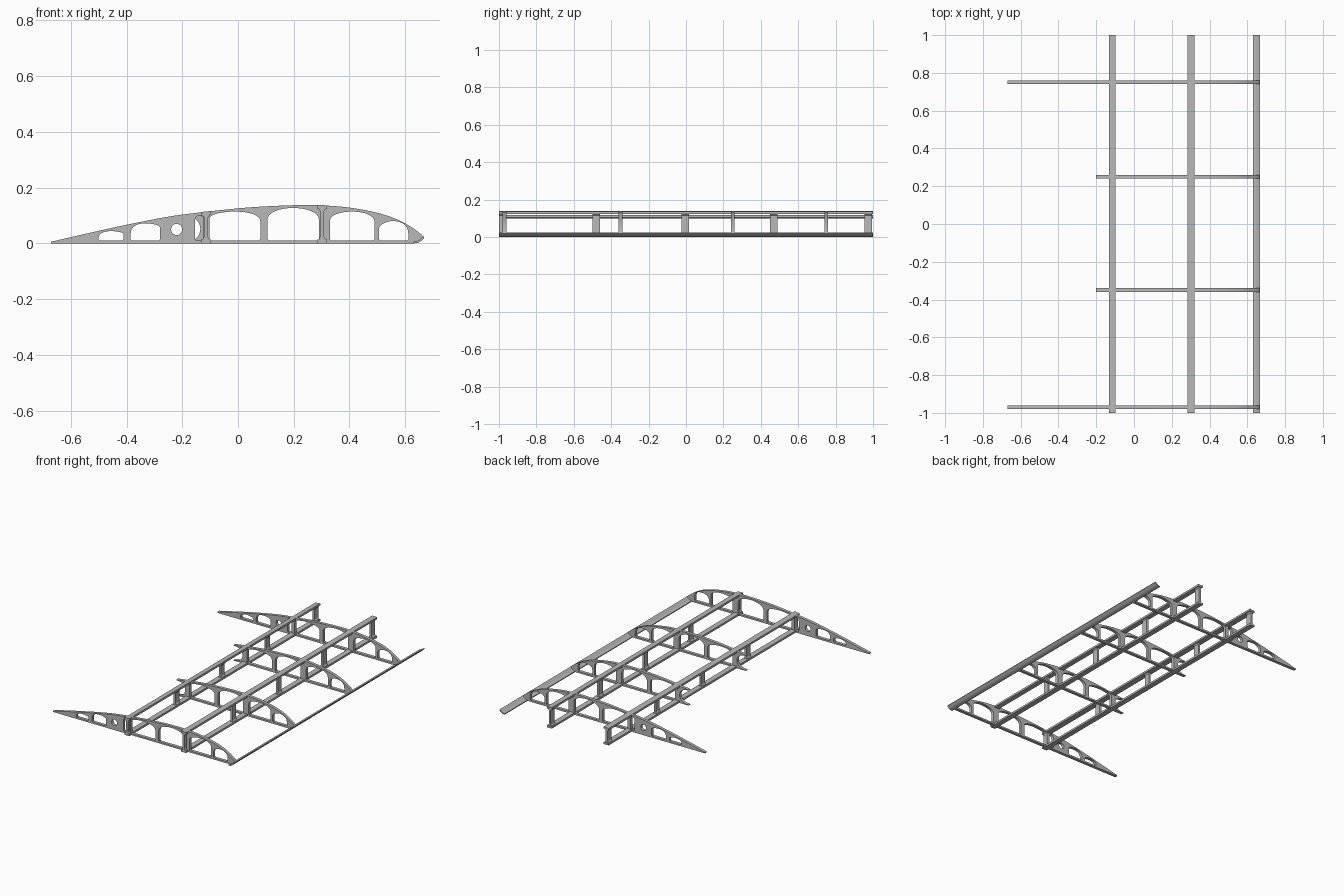
import bpy, bmesh, math
from mathutils import Vector

if "Cube" in bpy.data.objects:
    bpy.data.objects.remove(bpy.data.objects["Cube"], do_unlink=True)

grey = bpy.data.materials.new("plain_grey")
grey.use_nodes = True
grey.diffuse_color = (0.48, 0.48, 0.48, 1)
grey.node_tree.nodes["Principled BSDF"].inputs["Base Color"].default_value = (0.48, 0.48, 0.48, 1)


def smooth_line(pts, steps=4):
    """Catmull-Rom through the points."""
    p = [Vector(q) for q in pts]
    p = [p[0]] + p + [p[-1]]
    out = []
    for a, b, c, d in zip(p, p[1:], p[2:], p[3:]):
        for i in range(steps):
            t = i / steps
            out.append(0.5 * (2 * b + (c - a) * t + (2 * a - 5 * b + 4 * c - d) * t ** 2
                              + (3 * b - a - 3 * c + d) * t ** 3))
    return out + [p[-1]]


def plate(name, loops, y, width):
    """Filled x-z outline with holes, given a thickness along y."""
    cu = bpy.data.curves.new(name, 'CURVE')
    cu.dimensions = '2D'
    cu.fill_mode = 'BOTH'
    cu.extrude = width / 2
    for loop in loops:
        s = cu.splines.new('POLY')
        s.points.add(len(loop) - 1)
        for pt, q in zip(s.points, loop):
            pt.co = (q[0], q[1], 0, 1)
        s.use_cyclic_u = True
    ob = bpy.data.objects.new(name, cu)
    bpy.context.collection.objects.link(ob)
    ob.location.y = y
    ob.rotation_euler.x = math.pi / 2
    cu.materials.append(grey)
    bpy.ops.object.select_all(action='DESELECT')
    ob.select_set(True)
    bpy.context.view_layer.objects.active = ob
    bpy.ops.object.convert(target='MESH')
    ob = bpy.context.object
    bm = bmesh.new()
    bm.from_mesh(ob.data)
    bmesh.ops.remove_doubles(bm, verts=bm.verts, dist=0.0002)
    bmesh.ops.recalc_face_normals(bm, faces=bm.faces)
    bm.to_mesh(ob.data)
    bm.free()
    bpy.ops.object.shade_smooth_by_angle(angle=math.radians(30))
    return ob


def arch(x0, x1, zl, zr, top, base=0.011, n=16):
    """Lightening hole: flat base, upright sides, domed top."""
    pts = [(x0, base + 0.004), (x0 + 0.004, base), (x1 - 0.004, base), (x1, base + 0.004)]
    for i in range(n + 1):
        a = math.pi * i / n
        t = 0.5 + 0.5 * math.cos(a)
        side = zl + (zr - zl) * t
        pts.append((x0 + (x1 - x0) * t, side + (top - side) * math.sin(a) ** 0.9))
    return pts


# Aerofoil upper line, tail to nose, then the rounded lower nose
upper = [(-0.67, 0.006), (-0.5, 0.045), (-0.36, 0.075), (-0.23, 0.099), (-0.1, 0.115),
         (0.04, 0.129), (0.2, 0.137), (0.31, 0.136), (0.41, 0.127), (0.51, 0.107),
         (0.58, 0.082), (0.63, 0.053), (0.66, 0.03)]
nose = [(0.667, 0.02), (0.658, 0.01), (0.645, 0.003), (0.63, 0)]
skin = smooth_line(upper)


def top_at(x):
    for a, b in zip(skin, skin[1:]):
        if a.x <= x <= b.x:
            return a.y + (b.y - a.y) * (x - a.x) / (b.x - a.x)


main_holes = [arch(-0.103, 0.08, 0.088, 0.08, 0.114),
              arch(0.105, 0.29, 0.082, 0.085, 0.127),
              arch(0.33, 0.49, 0.082, 0.076, 0.114),
              arch(0.505, 0.611, 0.048, 0.035, 0.08)]
ring = [(-0.22 + 0.02 * math.cos(k * math.pi / 10), 0.05 + 0.02 * math.sin(k * math.pi / 10))
        for k in range(20)]
tail_holes = [arch(-0.5, -0.41, 0.02, 0.032, 0.044), arch(-0.385, -0.28, 0.036, 0.056, 0.072),
              arch(-0.155, -0.125, 0.075, 0.09, 0.1), ring]

# Full ribs at both ends
full = [(-0.67, 0)] + skin + nose
for name, y in (("front_rib", -0.97), ("back_rib", 0.75)):
    plate(name, [full] + tail_holes + main_holes, y, 0.02)

# Short ribs with a hollowed rear edge
h = top_at(-0.2)
rear = []
for i in range(13):
    a = math.pi * i / 12
    rear.append((-0.2 + 0.065 * math.sin(a) ** 0.8,
                 0.004 + (h - 0.008) * (0.5 - 0.5 * math.cos(a))))
short = [(-0.2, 0)] + rear + [(-0.2, h)] + [p for p in skin if p.x > -0.2] + nose
for name, y in (("middle_rib_front", -0.35), ("middle_rib_back", 0.25)):
    plate(name, [short] + main_holes, y, 0.02)

# Spars: two caps joined by upright posts that flare at the ends
for label, x in (("rear", -0.115), ("main", 0.302)):
    l, r, web = x - 0.018, x + 0.018, 0.007
    zl, zr, cap = top_at(l) + 0.001, top_at(r) + 0.001, 0.013
    plate(label + "_spar_top_cap", [[(l, zl - cap), (r, zr - cap), (r, zr), (l, zl)]], 0, 2)
    plate(label + "_spar_bottom_cap", [[(l, 0), (r, 0), (r, cap), (l, cap)]], 0, 2)
    zt = min(zl, zr) - cap + 0.002
    post = [(x - 0.014, cap - 0.001), (x + 0.014, cap - 0.001), (x + web, cap + 0.01),
            (x + web, zt - 0.01), (x + 0.014, zt), (x - 0.014, zt),
            (x - web, zt - 0.01), (x - web, cap + 0.01)]
    for i, y in enumerate((-0.98, -0.48, -0.005, 0.47, 0.975)):
        plate(f"{label}_spar_post_{i + 1}", [post], y, 0.04)

# Leading edge strip wrapped under the nose
strip = [(0.63, 0), (0.645, 0.002), (0.658, 0.009), (0.668, 0.02), (0.667, 0.025),
         (0.661, 0.023), (0.652, 0.014), (0.642, 0.008), (0.63, 0.006)]
plate("leading_edge_strip", [strip], 0, 2)
